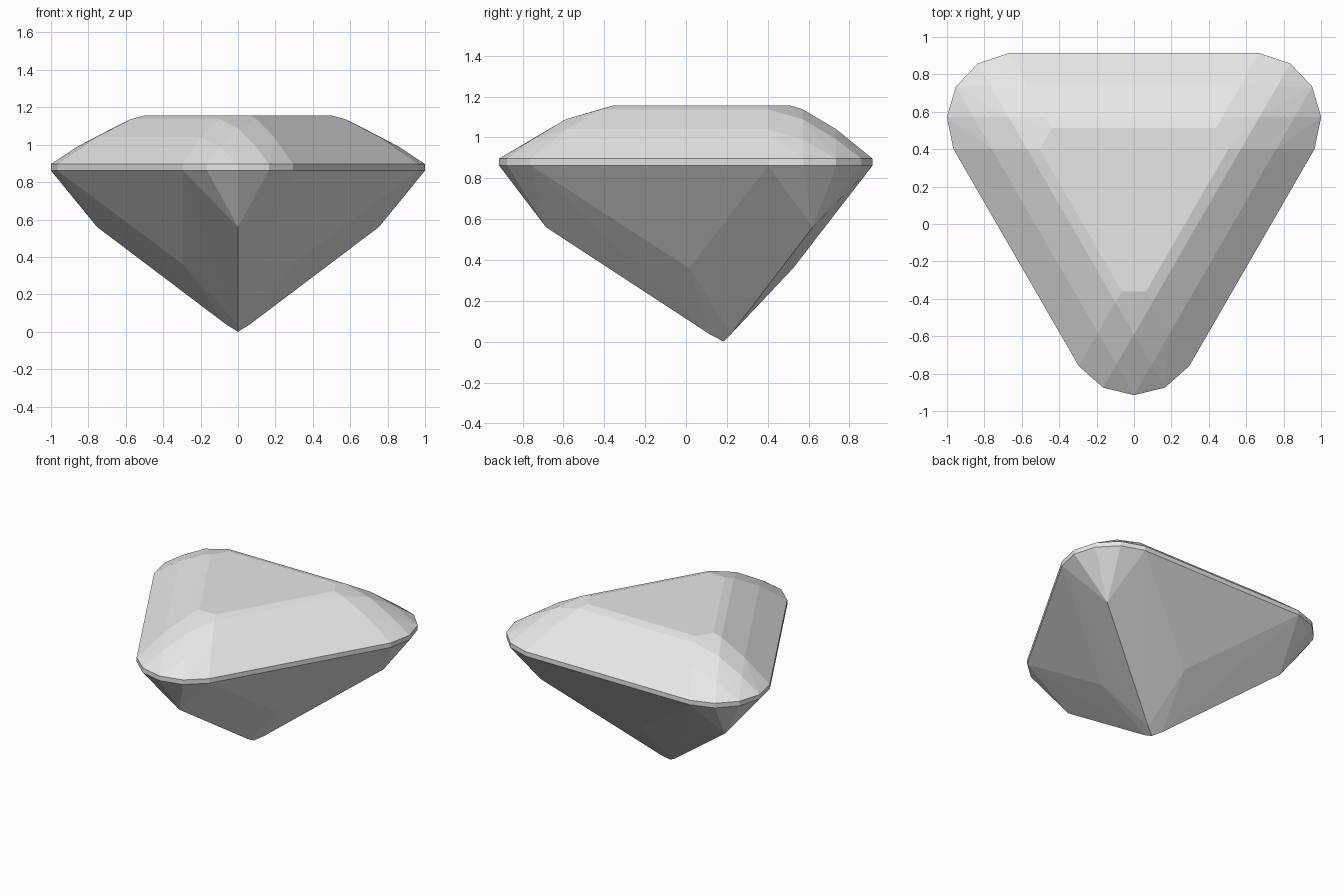
import bpy
import bmesh
from math import radians
from mathutils import Matrix, Vector

cube = bpy.data.objects.get("Cube")
if cube:
    bpy.data.objects.remove(cube, do_unlink=True)

CULET_Y = 0.185            # the stone's three-fold axis
GIRDLE_LOW, GIRDLE_TOP = 0.862, 0.896
TABLE = 1.155

# Points of the front corner's +x half, measured from the three-fold axis
rim = [(0.295, -0.945), (0.165, -1.06), (0, -1.10)]
girdle = [(x, y, z) for x, y in rim for z in (GIRDLE_LOW, GIRDLE_TOP)]

# Stepped crown: table corner, side bands, then the rounded corner facets
crown = [
    (0.065, -0.545, TABLE),
    (0.099, -0.603, 1.137),
    (0.193, -0.766, 1.04),
    (0.094, -0.937, 0.99),
    (0, -0.775, 1.088),
]

# Pavilion: corner apex, side apex and blunted tip
pavilion = [
    (0, -0.87, 0.56),
    (0.294, -0.17, 0.36),
    (0, -0.07, 0.037),
    (0, 0, 0),
]


def add_gem(name, points, material):
    """Mirror the half corner, repeat it three times and wrap it in facets."""
    bm = bmesh.new()
    for turn in range(3):
        spin = Matrix.Rotation(radians(120 * turn), 3, 'Z')
        for x, y, z in points:
            for side in (1, -1):
                p = spin @ Vector((side * x, y, z))
                bm.verts.new(p + Vector((0, CULET_Y, 0)))
    bmesh.ops.remove_doubles(bm, verts=bm.verts, dist=0.001)
    hull = bmesh.ops.convex_hull(bm, input=bm.verts)
    spare = {g for g in hull["geom_interior"] + hull["geom_unused"]
             if isinstance(g, bmesh.types.BMVert)}
    bmesh.ops.delete(bm, geom=list(spare), context='VERTS')
    # Merge coplanar triangles into clean facets
    bmesh.ops.dissolve_limit(bm, angle_limit=radians(0.6),
                             verts=bm.verts, edges=bm.edges)
    bmesh.ops.recalc_face_normals(bm, faces=bm.faces)
    mesh = bpy.data.meshes.new(name)
    bm.to_mesh(mesh)
    bm.free()
    mesh.materials.append(material)
    obj = bpy.data.objects.new(name, mesh)
    bpy.context.collection.objects.link(obj)
    return obj


# Pale grey stone
grey = bpy.data.materials.new("pale_grey")
grey.use_nodes = True
colour = (0.8, 0.8, 0.8, 1)
grey.diffuse_color = colour
grey.node_tree.nodes["Principled BSDF"].inputs["Base Color"].default_value = colour

add_gem("triangular_gem", girdle + crown + pavilion, grey)
